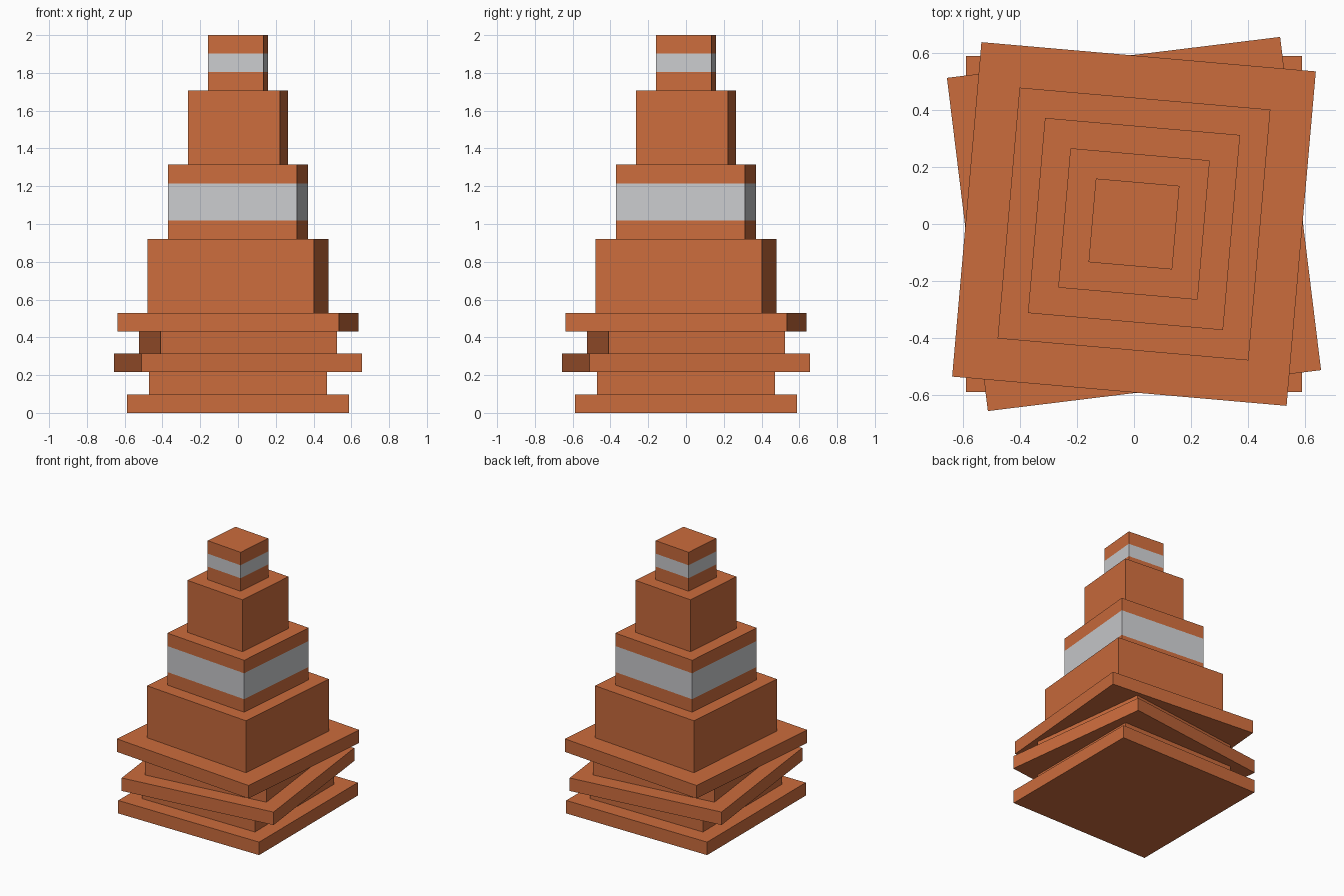
import bpy
import bmesh
from math import radians
from mathutils import Matrix, Vector

default = bpy.data.objects.get("Cube")
if default:
    bpy.data.objects.remove(default, do_unlink=True)

U = 2 / 20.4  # one module: the thickness of a base plate


def make_material(name, rgb):
    mat = bpy.data.materials.new(name)
    mat.use_nodes = True
    color = (*rgb, 1)
    mat.diffuse_color = color
    mat.node_tree.nodes["Principled BSDF"].inputs["Base Color"].default_value = color
    return mat


orange = make_material("orange", (0.60, 0.15, 0.046))
white = make_material("pale_grey", (0.59, 0.60, 0.62))


def block(name, half, bottom, height, angle, band=None):
    """Square block in modules, with an optional pale band (low, high) above its bottom."""
    bm = bmesh.new()
    bmesh.ops.create_cube(bm, size=1)
    bmesh.ops.transform(bm, verts=bm.verts, matrix=Matrix.Translation((0, 0, height * U / 2))
                        @ Matrix.Diagonal((2 * half * U, 2 * half * U, height * U, 1)))
    if band:
        for level in band:
            bmesh.ops.bisect_plane(bm, geom=bm.verts[:] + bm.edges[:] + bm.faces[:],
                                   plane_co=Vector((0, 0, level * U)), plane_no=(0, 0, 1))
        for face in bm.faces:
            z = face.calc_center_median().z / U
            if band[0] < z < band[1] and abs(face.normal.z) < 0.5:
                face.material_index = 1
    mesh = bpy.data.meshes.new(name)
    bm.to_mesh(mesh)
    bm.free()
    mesh.materials.append(orange)
    if band:
        mesh.materials.append(white)
    obj = bpy.data.objects.new(name, mesh)
    obj.location.z = bottom * U
    obj.rotation_euler.z = radians(angle)
    bpy.context.collection.objects.link(obj)


# Three stacked cones, each twisted; the lower two show only base and neck
z = 0
for label, angle in (("lower", 0), ("middle", 7), ("upper", -5)):
    block(label + "_base", 6, z, 1, angle)
    z += 1
    if label != "upper":
        block(label + "_neck", 4.8, z, 1.2, angle)
        z += 1.2

# Stepped tiers of the upper cone
for name, half, height, band in (
    ("bottom_tier", 4.5, 4, None),
    ("wide_band_tier", 3.5, 4, (1, 3)),
    ("plain_tier", 2.5, 4, None),
    ("tip_tier", 1.5, 3, (1, 2)),
):
    block(name, half, z, height, -5, band)
    z += height
